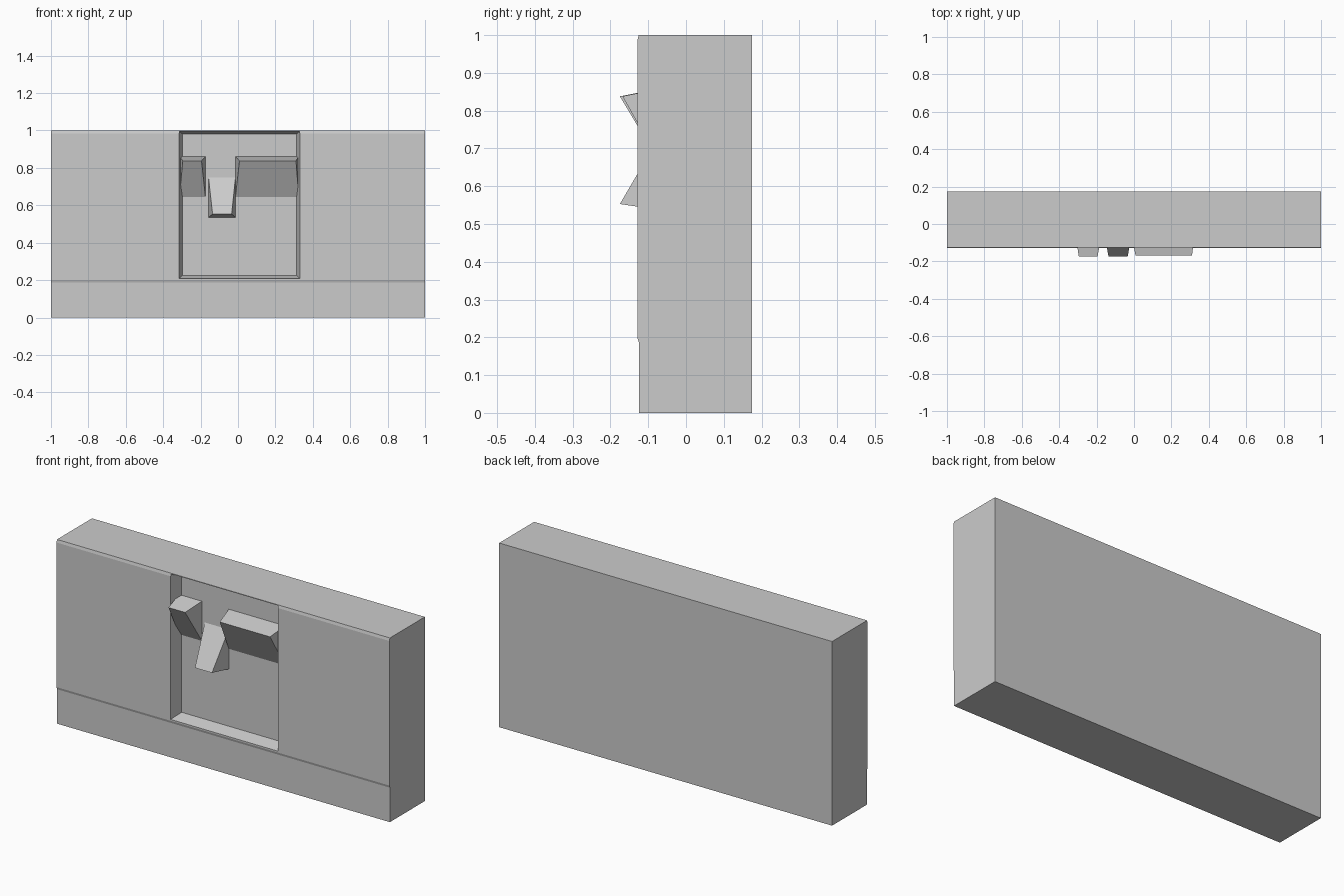
import bpy, bmesh

cube = bpy.data.objects.get("Cube")
if cube:
    bpy.data.objects.remove(cube, do_unlink=True)

GREY = (0.6, 0.6, 0.6, 1)
mat = bpy.data.materials.new("plain grey")
mat.use_nodes = True
mat.diffuse_color = GREY
next(n for n in mat.node_tree.nodes if n.type == "BSDF_PRINCIPLED").inputs["Base Color"].default_value = GREY

FRONT, BACK, FLOOR = -0.125, 0.175, -0.06


def hull(name, points):
    """Convex solid around a few points, flat shaded."""
    bm = bmesh.new()
    for p in points:
        bm.verts.new(p)
    bmesh.ops.convex_hull(bm, input=bm.verts[:])
    bmesh.ops.dissolve_limit(bm, angle_limit=0.001, verts=bm.verts[:], edges=bm.edges[:])
    bmesh.ops.recalc_face_normals(bm, faces=bm.faces[:])
    mesh = bpy.data.meshes.new(name)
    bm.to_mesh(mesh)
    bm.free()
    mesh.materials.append(mat)
    obj = bpy.data.objects.new(name, mesh)
    bpy.context.collection.objects.link(obj)
    return obj


def rect(y, x0, x1, z0, z1):
    return [(x, y, z) for x in (x0, x1) for z in (z0, z1)]


# Slab with a very slightly raised front panel
profile = [(FRONT, 0), (BACK, 0), (BACK, 1), (FRONT, 1),
           (FRONT - 0.004, 0.985), (FRONT - 0.004, 0.2), (FRONT, 0.187)]
bm = bmesh.new()
face = bm.faces.new([bm.verts.new((-1, y, z)) for y, z in profile])
ext = bmesh.ops.extrude_face_region(bm, geom=[face])
bmesh.ops.translate(bm, vec=(2, 0, 0),
                    verts=[v for v in ext["geom"] if isinstance(v, bmesh.types.BMVert)])
bmesh.ops.recalc_face_normals(bm, faces=bm.faces[:])
mesh = bpy.data.meshes.new("slab")
bm.to_mesh(mesh)
bm.free()
mesh.materials.append(mat)
slab = bpy.data.objects.new("slab", mesh)
bpy.context.collection.objects.link(slab)

# Square recess with drafted walls
flare = 0.02
cutter = hull("recess_cutter",
              rect(FLOOR, -0.297, 0.313, 0.225, 0.98)
              + rect(-0.14, -0.297 - flare, 0.313 + flare, 0.225 - flare, 0.98 + flare))
cut = slab.modifiers.new("recess", "BOOLEAN")
cut.operation = "DIFFERENCE"
cut.solver = "EXACT"
cut.object = cutter
bpy.context.view_layer.objects.active = slab
bpy.ops.object.modifier_apply(modifier=cut.name)
bpy.data.objects.remove(cutter, do_unlink=True)


# Wedges standing on the recess floor, each narrowing to a ridge
def wedge(name, x0, x1, z0, z1, tip_x0, tip_x1, tip_y, tip_z):
    return hull(name, rect(FLOOR + 0.003, x0, x1, z0, z1)
                + [(tip_x0, tip_y, tip_z), (tip_x1, tip_y, tip_z)])


wedge("right_wedge", -0.313, -0.174, 0.64, 0.861, -0.295, -0.195, -0.175, 0.838)
wedge("middle_wedge", -0.158, -0.013, 0.535, 0.755, -0.136, -0.034, -0.175, 0.553)
wedge("left_wedge", -0.014, 0.325, 0.64, 0.861, 0.008, 0.31, -0.168, 0.838)
